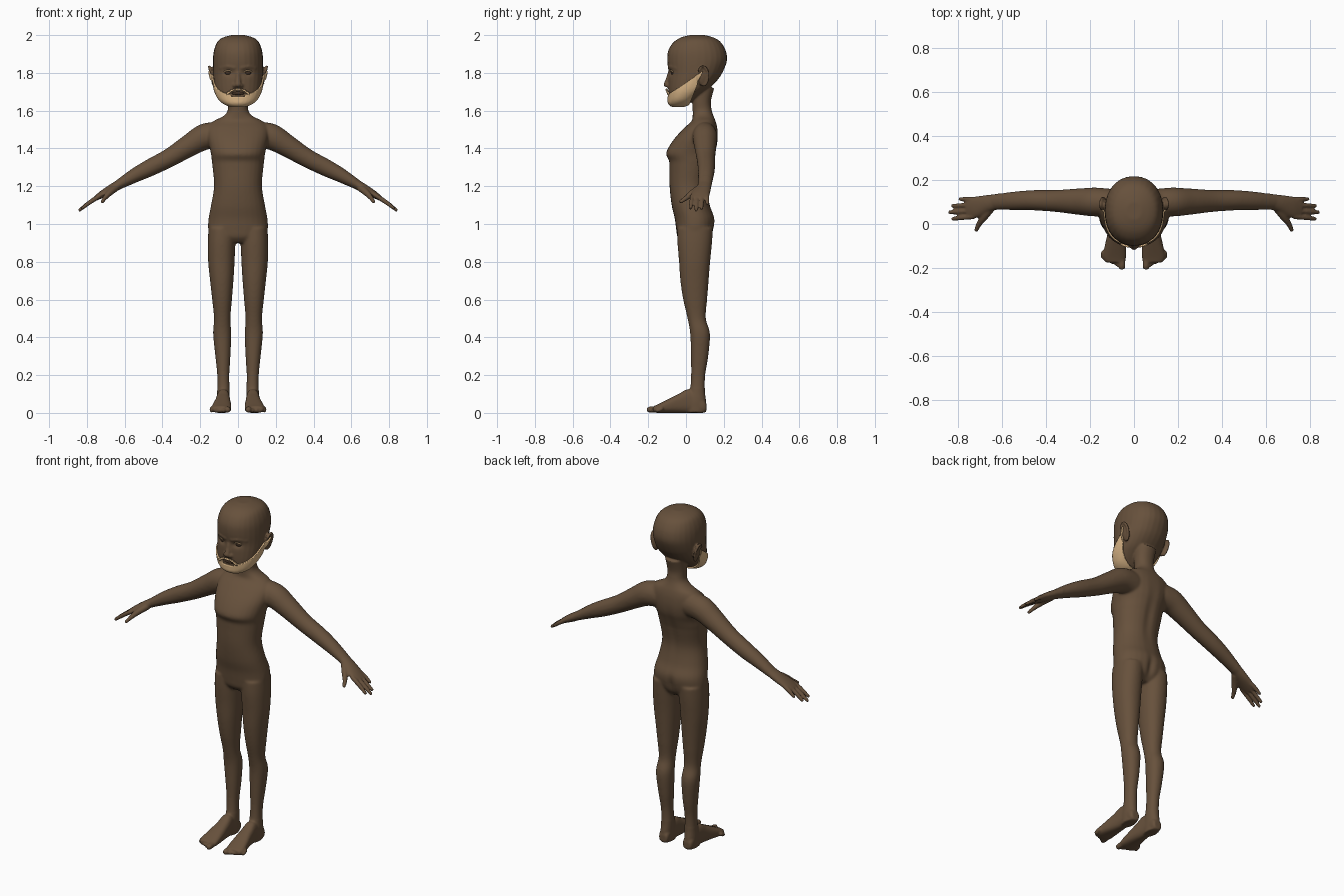
import bpy, bmesh, math
from mathutils import Vector, Matrix

if "Cube" in bpy.data.objects:
    bpy.data.objects.remove(bpy.data.objects["Cube"])


def material(name, rgb):
    m = bpy.data.materials.new(name)
    m.diffuse_color = (*rgb, 1)
    m.use_nodes = True
    m.node_tree.nodes["Principled BSDF"].inputs["Base Color"].default_value = m.diffuse_color
    return m


SKIN = material("brown skin", (0.135, 0.082, 0.045))
HAIR = material("tan hair", (0.72, 0.48, 0.25))
DARK = material("dark brown", (0.05, 0.028, 0.016))


def dense(rows, k=5):
    """Smooth curve through rows of numbers."""
    p = [Vector(r) for r in rows]
    out = []
    for i in range(len(p) - 1):
        a, b, c, d = p[max(i - 1, 0)], p[i], p[i + 1], p[min(i + 2, len(p) - 1)]
        for j in range(k):
            t = j / k
            out.append(b + (c - a) * (t / 2) + (a * 2 - b * 5 + c * 4 - d) * (t * t / 2)
                       + ((b - c) * 3 + d - a) * (t ** 3 / 2))
    return out + [p[-1]]


def skin_rings(bm, rings):
    loops = [[bm.verts.new(v) for v in r] for r in rings]
    n = len(loops[0])
    for a, b in zip(loops, loops[1:]):
        for i in range(n):
            bm.faces.new((a[i], a[(i + 1) % n], b[(i + 1) % n], b[i]))
    bm.faces.new(loops[0][::-1])
    bm.faces.new(loops[-1])


def unit_ring(power=1.0, n=28):
    f = lambda v: math.copysign(abs(v) ** power, v)
    return [(f(math.cos(i * math.tau / n)), f(math.sin(i * math.tau / n))) for i in range(n)]


def slices(bm, rows, axis="z", power=0.92):
    """Stack ovals given as (position, a min, a max, b min, b max)."""
    rings = []
    for t, a0, a1, b0, b1 in dense(rows):
        pts = [((a0 + a1) / 2 + c * (a1 - a0) / 2, (b0 + b1) / 2 + s * (b1 - b0) / 2)
               for c, s in unit_ring(power)]
        rings.append([Vector((a, b, t) if axis == "z" else (a, t, b)) for a, b in pts])
    skin_rings(bm, rings)


def centred(rows):
    return [(z, -w, w, y0, y1) for z, w, y0, y1 in rows]


def tube(bm, rows, ref=(0, 1, 0)):
    """Oval tube with rounded ends through (x, y, z, radius, radius along ref)."""
    rows = dense(rows)
    p = [r.xyz if hasattr(r, "xyz") and len(r) == 4 else Vector(r[:3]) for r in rows]
    rings = []
    last = len(p) - 1
    for i, r in enumerate(rows):
        t = (p[min(i + 1, last)] - p[max(i - 1, 0)]).normalized()
        b = (Vector(ref) - t * t.dot(Vector(ref))).normalized()
        a = t.cross(b)
        make = lambda off, k: [p[i] + t * off + a * (c * r[3] * k) + b * (s * r[4] * k)
                               for c, s in unit_ring(n=20)]
        if i == 0:
            rings += [make(-0.85 * r[3], 0.5), make(-0.5 * r[3], 0.85)]
        rings.append(make(0, 1))
        if i == last:
            rings += [make(0.5 * r[3], 0.85), make(0.85 * r[3], 0.5)]
    skin_rings(bm, rings)


def ball(bm, loc, scale, turn=0):
    m = Matrix.Translation(loc) @ Matrix.Rotation(turn, 4, "Y") @ Matrix.Diagonal((*scale, 1))
    bmesh.ops.create_uvsphere(bm, u_segments=24, v_segments=16, radius=1, matrix=m)


def add_object(name, bm, mat):
    bmesh.ops.recalc_face_normals(bm, faces=bm.faces)
    me = bpy.data.meshes.new(name)
    bm.to_mesh(me)
    bm.free()
    me.materials.append(mat)
    me.shade_smooth()
    ob = bpy.data.objects.new(name, me)
    bpy.context.collection.objects.link(ob)
    return ob


def apply_modifiers(ob):
    dg = bpy.context.evaluated_depsgraph_get()
    me = bpy.data.meshes.new_from_object(ob.evaluated_get(dg))
    ob.modifiers.clear()
    ob.data = me


bm = bmesh.new()
# Head, neck and torso
slices(bm, centred([
    (1.628, .04, -.075, -.01), (1.64, .07, -.088, .02), (1.66, .095, -.09, .045),
    (1.69, .113, -.092, .085), (1.72, .123, -.094, .125), (1.76, .129, -.094, .165),
    (1.80, .132, -.092, .192), (1.86, .133, -.099, .216), (1.91, .129, -.096, .213),
    (1.95, .117, -.077, .194), (1.975, .1, -.05, .17), (1.99, .072, -.02, .138),
    (2.0, .035, .02, .1)]))
slices(bm, centred([
    (.90, .10, -.02, .10), (.93, .14, -.045, .13), (.97, .158, -.052, .146),
    (1.03, .156, -.06, .152), (1.1, .143, -.076, .127), (1.2, .127, -.087, .112),
    (1.3, .135, -.088, .13), (1.335, .139, -.09, .14), (1.37, .143, -.106, .152),
    (1.41, .152, -.09, .165), (1.46, .162, -.055, .17), (1.51, .16, -.008, .166),
    (1.545, .13, .03, .157), (1.57, .08, .035, .147), (1.6, .055, .035, .137),
    (1.65, .054, .033, .132), (1.72, .06, .03, .15)]))
# Nose
tube(bm, [(0, -.085, 1.80, .012, .012), (0, -.094, 1.765, .013, .014),
          (0, -.104, 1.738, .015, .018)], ref=(1, 0, 0))

for s in (1, -1):
    def side(rows):
        return [(s * r[0], *r[1:]) for r in rows]

    # Leg
    slices(bm, [(z, s * a, s * b, y0, y1) for z, a, b, y0, y1 in [
        (.98, .01, .156, -.045, .143), (.9, .014, .16, -.045, .138), (.8, .018, .158, -.037, .128),
        (.7, .024, .148, -.03, .12), (.6, .032, .137, -.015, .112), (.5, .04, .127, .008, .105),
        (.42, .036, .132, .022, .127), (.3, .04, .12, .026, .118), (.2, .046, .11, .027, .102),
        (.12, .044, .11, .02, .1), (.06, .045, .113, .0, .106), (.002, .047, .11, .0, .105)]])
    # Foot and toes
    slices(bm, [(y, s * a, s * b, z0, z1) for y, a, b, z0, z1 in [
        (.108, .055, .1, .01, .05), (.09, .048, .11, 0, .075), (.02, .045, .112, 0, .125),
        (-.04, .04, .12, 0, .1), (-.1, .036, .133, 0, .07), (-.15, .036, .141, 0, .045),
        (-.175, .045, .13, .004, .034)]], axis="y", power=0.75)
    for i in range(5):
        r = .016 if i == 0 else .0115
        x, tip = .055 + .021 * i, -.194 + .011 * i
        tube(bm, [(s * x, -.13, .022, r, r), (s * x, tip, r + .001, r, r)], ref=(1, 0, 0))
    # Arm and palm
    tube(bm, side([
        (.1, .1, 1.47, .07, .06), (.175, .1, 1.462, .07, .066), (.254, .102, 1.418, .06, .06),
        (.36, .105, 1.352, .05, .05), (.466, .108, 1.298, .046, .046),
        (.55, .105, 1.255, .038, .042), (.64, .1, 1.203, .025, .035)]))
    tube(bm, side([(.62, .102, 1.215, .025, .035), (.67, .092, 1.186, .024, .04),
                   (.72, .077, 1.157, .019, .049), (.755, .072, 1.135, .013, .048)]))
    # Fingers and thumb
    for y0, y1, tip in ((.112, .113, .79), (.086, .083, .825), (.06, .053, .838), (.034, .024, .823)):
        tube(bm, side([(.73, y0, 1.15, .012, .012), ((.73 + tip) / 2, (y0 + y1) / 2,
             1.153 - .35 * (tip - .73), .012, .011), (tip, y1, 1.15 - .7 * (tip - .73), .009, .009)]))
    tube(bm, side([(.65, .075, 1.19, .02, .02), (.68, .035, 1.165, .017, .018),
                   (.705, .0, 1.137, .012, .013), (.718, -.028, 1.118, .009, .01)]))
    # Ear with raised rim
    ball(bm, (s * .134, .088, 1.782), (.012, .026, .052), s * .17)
    rim = []
    for i in range(9):
        a = math.radians(-80 + 28 * i)
        rim.append((s * (.141 + .012 * math.sin(a)), .09 + .027 * math.cos(a),
                    1.783 + .05 * math.sin(a), .007, .007))
    tube(bm, rim, ref=(1, 0, 0))
    # Nostril and brow
    ball(bm, (s * .016, -.095, 1.733), (.012, .013, .011))
    tube(bm, side([(.02, -.088, 1.828, .01, .01), (.055, -.078, 1.834, .01, .01),
                   (.09, -.05, 1.826, .01, .01)]), ref=(0, 0, 1))

# Fuse all parts into one skin
body = add_object("body", bm, SKIN)
mod = body.modifiers.new("fuse", "REMESH")
mod.mode, mod.voxel_size, mod.use_smooth_shade = "VOXEL", 0.0055, True
apply_modifiers(body)

# Press in eye sockets, spine and seat cleft: (x, side, z, width, height, depth)
for x, sd, z, w, h, depth in ((.05, -1, 1.80, .022, .013, .013), (0, 1, 1.3, .022, .14, -.008),
                              (0, 1, .97, .016, .06, -.014), (0, -1, 1.693, .03, .004, .006)):
    for v in body.data.vertices:
        if (v.co.y - .04) * sd > 0:
            v.co.y += depth * math.exp(-((abs(v.co.x) - x) / w) ** 2 - ((v.co.z - z) / h) ** 2)
group = body.vertex_groups.new(name="limbs")
group.add([v.index for v in body.data.vertices
           if .13 < v.co.z < 1.61 and abs(v.co.x) < .61], 1, "REPLACE")
for name, count, vg in (("polish", 3, ""), ("blend", 16, "limbs")):
    mod = body.modifiers.new(name, "SMOOTH")
    mod.factor, mod.iterations, mod.vertex_group = .5, count, vg
apply_modifiers(body)
body.data.materials.clear()
body.data.materials.append(SKIN)
body.data.shade_smooth()


def hair_patch(name, planes, keep, lift):
    """Lift a trimmed copy of the skin off the face."""
    b = bmesh.new()
    b.from_mesh(body.data)
    for co, no in planes:
        bmesh.ops.bisect_plane(b, geom=b.verts[:] + b.edges[:] + b.faces[:], plane_co=co,
                               plane_no=no, clear_outer=True)
    drop = [f for f in b.faces if not keep(f.calc_center_median())]
    bmesh.ops.delete(b, geom=drop, context="FACES")
    b.normal_update()
    for v, n in [(v, v.normal.copy()) for v in b.verts]:
        v.co += n * lift
    ob = add_object(name, b, HAIR)
    mod = ob.modifiers.new("thickness", "SOLIDIFY")
    mod.thickness, mod.offset = lift + .003, -1


# Beard along the jaw, and moustache
hair_patch("beard", [((0, 0, 1.6), (0, 0, -1)), ((0, 0, 1.7475), (0, -.7, 1)),
                     ((0, .05, 1.72), (0, 1, -.45))],
           lambda c: not (abs(c.x) < .036 and c.z > 1.676), .008)
hair_patch("moustache", [((0, 0, 1.67), (0, 0, -1)), ((0, 0, 1.73), (0, 0, 1)),
                         ((0, -.03, 0), (0, 1, 0))],
           lambda c: abs(c.x) < .056 and abs(c.z - 1.716 + 9 * c.x ** 2) < .0065, .006)

# Eyes, eyelids and mouth
for s, label in ((1, "left"), (-1, "right")):
    bm = bmesh.new()
    ball(bm, (s * .05, -.06, 1.80), (.022, .019, .014))
    add_object(label + "_eye", bm, DARK)
    bm = bmesh.new()
    tube(bm, [(s * .03, -.08, 1.806, .0035, .0035), (s * .05, -.081, 1.813, .0035, .0035),
              (s * .07, -.071, 1.807, .0035, .0035)], ref=(0, 0, 1))
    add_object(label + "_eyelashes", bm, HAIR)
bm = bmesh.new()
ball(bm, (0, -.089, 1.692), (.034, .008, .009))
add_object("mouth", bm, DARK)
